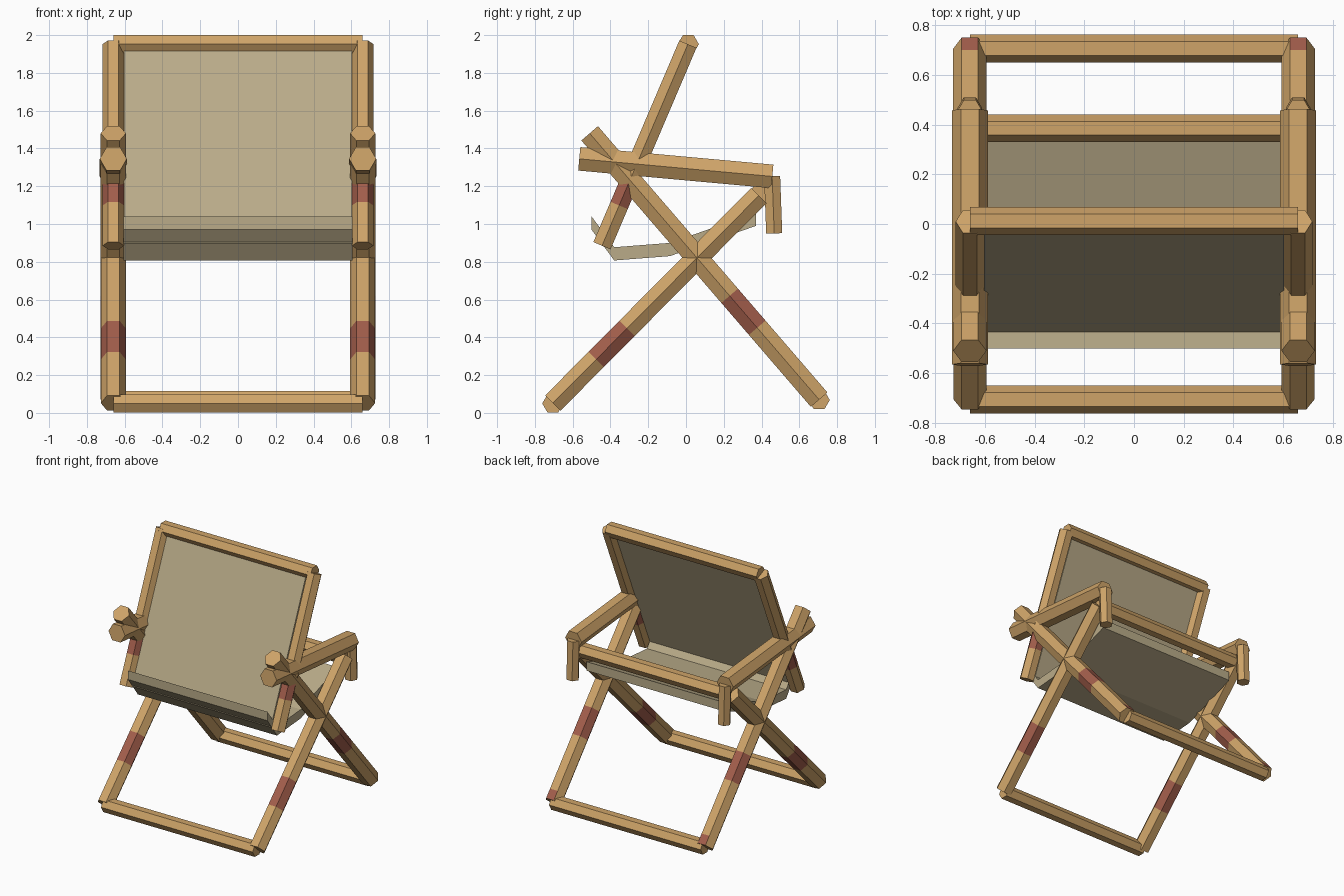
import bpy
import bmesh
import math
from mathutils import Vector

if "Cube" in bpy.data.objects:
    bpy.data.objects.remove(bpy.data.objects["Cube"])


def make_material(name, color):
    mat = bpy.data.materials.new(name)
    mat.use_nodes = True
    mat.diffuse_color = (*color, 1)
    mat.node_tree.nodes["Principled BSDF"].inputs["Base Color"].default_value = (*color, 1)
    return mat


wood = make_material("warm wood", (0.62, 0.37, 0.14))
red = make_material("red band", (0.36, 0.11, 0.07))
canvas = make_material("beige canvas", (0.49, 0.41, 0.25))


def finish(name, bm, *mats):
    bmesh.ops.recalc_face_normals(bm, faces=bm.faces)
    mesh = bpy.data.meshes.new(name)
    bm.to_mesh(mesh)
    bm.free()
    for mat in mats:
        mesh.materials.append(mat)
    obj = bpy.data.objects.new(name, mesh)
    bpy.context.collection.objects.link(obj)
    return obj


def hex_beam(name, start, end, radius, side, band=None, foot=0):
    """Six-sided beam; band is a painted range, foot a painted end of its upper face."""
    start, end = Vector(start), Vector(end)
    axis = (end - start).normalized()
    across = Vector(side)
    up = axis.cross(across)
    if up.z < 0:
        up = -up
    cuts = sorted({0, 1, *(band or ()), foot})
    bm = bmesh.new()
    rings = []
    for t in cuts:
        center = start.lerp(end, t)
        rings.append([bm.verts.new(center + radius * (across * math.cos(k * math.pi / 3)
                                                      + up * math.sin(k * math.pi / 3)))
                      for k in range(6)])
    for i in range(len(rings) - 1):
        mid = (cuts[i] + cuts[i + 1]) / 2
        for k in range(6):
            n = (k + 1) % 6
            face = bm.faces.new((rings[i][k], rings[i][n], rings[i + 1][n], rings[i + 1][k]))
            painted = band and band[0] < mid < band[1]
            face.material_index = int(bool(painted or (k == 1 and mid < foot)))
    bm.faces.new(rings[0])
    bm.faces.new(rings[-1])
    return finish(name, bm, wood, red)


def sheet(name, profile, offset, half_width):
    """Thick cloth: a side profile thickened by offset and spread across x."""
    bm = bmesh.new()
    outline = profile + [(y + offset[0], z + offset[1]) for y, z in reversed(profile)]
    ends = [[bm.verts.new((x, y, z)) for y, z in outline] for x in (-half_width, half_width)]
    count, last = len(outline), len(outline) - 1
    for i in range(count):
        n = (i + 1) % count
        bm.faces.new((ends[0][i], ends[0][n], ends[1][n], ends[1][i]))
    for ring in ends:
        for i in range(len(profile) - 1):
            bm.faces.new((ring[i], ring[i + 1], ring[last - i - 1], ring[last - i]))
    return finish(name, bm, canvas)


# Side frames: name, start (y, z), end (y, z), radius, painted band, painted foot
SIDE = 0.66
beams = [
    ("front_leg", (-0.705, 0.052), (0.385, 1.15), 0.066, (0.21, 0.36), 0),
    ("rear_leg", (0.705, 0.07), (-0.51, 1.48), 0.067, (0.27, 0.39), 0.04),
    ("backrest_post", (-0.445, 0.885), (0.01, 1.952), 0.057, (0.2, 0.31), 0),
    ("armrest", (-0.565, 1.345), (0.457, 1.252), 0.072, None, 0),
    ("arm_support", (0.467, 0.95), (0.456, 1.253), 0.049, None, 0),
]
for label, x in (("left", SIDE), ("right", -SIDE)):
    for name, start, end, radius, band, foot in beams:
        hex_beam(f"{label}_{name}", (x, *start), (x, *end), radius, (1, 0, 0), band, foot)

# Crossbars joining the frames
for name, y, z in (("front_foot_bar", -0.705, 0.05), ("rear_foot_bar", 0.705, 0.068),
                   ("seat_bar", 0.385, 1.15), ("top_bar", 0.012, 1.952)):
    hex_beam(name, (-SIDE, y, z), (SIDE, y, z), 0.056, (0, 1, 0))

# Canvas backrest and sagging seat
sheet("backrest_canvas", [(-0.455, 0.9), (-0.01, 1.945)], (0.028, -0.012), 0.604)
sheet("seat_canvas", [(-0.5, 1.04), (-0.38, 0.877), (-0.085, 0.9), (0.37, 1.06)],
      (0, -0.07), 0.606)
